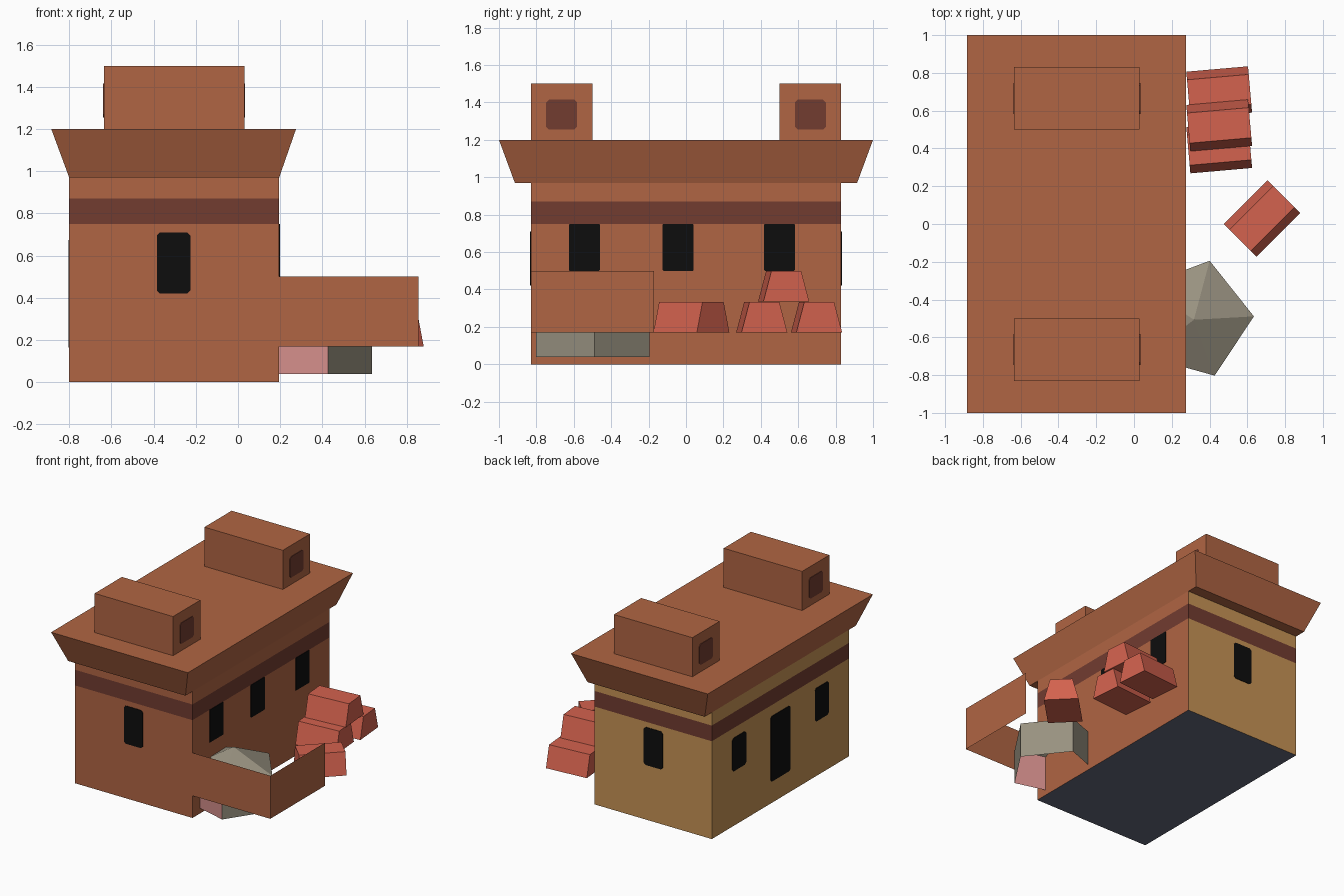
import bpy, bmesh, math
from mathutils import Matrix, Vector

if "Cube" in bpy.data.objects:
    bpy.data.objects.remove(bpy.data.objects["Cube"])


def material(name, r, g, b):
    lin = [((c / 255 + 0.055) / 1.055) ** 2.4 if c > 10 else c / 255 / 12.92 for c in (r, g, b)]
    m = bpy.data.materials.new(name)
    m.diffuse_color = (*lin, 1)
    m.use_nodes = True
    m.node_tree.nodes["Principled BSDF"].inputs["Base Color"].default_value = m.diffuse_color
    return m


CLAY = material("clay", 176, 101, 67)
OCHRE = material("ochre", 198, 147, 85)
BAND = material("dark red brown", 114, 60, 48)
BLACK = material("black", 13, 13, 13)
SLATE = material("slate", 100, 104, 124)
BRICK = material("brick red", 211, 98, 78)
STONE = material("grey stone", 152, 145, 128)
PINK = material("pink", 212, 142, 139)


def finish(name, bm, *mats):
    bmesh.ops.recalc_face_normals(bm, faces=bm.faces)
    mesh = bpy.data.meshes.new(name)
    bm.to_mesh(mesh)
    bm.free()
    for m in mats:
        mesh.materials.append(m)
    ob = bpy.data.objects.new(name, mesh)
    bpy.context.collection.objects.link(ob)
    return ob


def loft(rings):
    """Closed solid through a stack of equal-length rings."""
    bm = bmesh.new()
    vs = [[bm.verts.new(p) for p in ring] for ring in rings]
    for a, b in zip(vs, vs[1:]):
        for i in range(len(a)):
            j = (i + 1) % len(a)
            bm.faces.new((a[i], a[j], b[j], b[i]))
    bm.faces.new(vs[0])
    bm.faces.new(vs[-1])
    return bm


def rect(x0, x1, y0, y1, z):
    return [(x0, y0, z), (x1, y0, z), (x1, y1, z), (x0, y1, z)]


def plate(name, side, pos, u, z0, z1, w, mat, c=0.015):
    """Thin clipped-corner panel on a wall; side is the outward axis."""
    h = w / 2
    outline = [(u - h + c, z0), (u + h - c, z0), (u + h, z0 + c), (u + h, z1 - c),
               (u + h - c, z1), (u - h + c, z1), (u - h, z1 - c), (u - h, z0 + c)]
    sign = -1 if side[0] == "-" else 1
    rings = []
    for d in (-0.002, 0.004):
        p = pos + sign * d
        rings.append([(p, a, z) if side[1] == "x" else (a, p, z) for a, z in outline])
    finish(name, loft(rings), mat)


X0, X1, Y = -0.80, 0.195, 0.83

# Main walls: clay front/right, ochre back/left, painted band, slate underside
bm = loft([rect(X0, X1, -Y, Y, z) for z in (0, 0.75, 0.87, 0.97)])
bmesh.ops.recalc_face_normals(bm, faces=bm.faces)
for f in bm.faces:
    z = f.calc_center_median().z
    n = f.normal
    if n.z < -0.5:
        f.material_index = 3
    elif 0.75 < z < 0.87:
        f.material_index = 2
    elif n.y > 0.5 or n.x < -0.5:
        f.material_index = 1
finish("house_walls", bm, CLAY, OCHRE, BAND, SLATE)

# Flared flat roof
finish("roof", loft([rect(X0, X1, -0.915, 0.915, 0.97),
                     rect(-0.885, 0.275, -1, 1, 1.2)]), CLAY)

# Roof boxes with a vent at each end
for tag, s in (("front", -1), ("back", 1)):
    ya, yb = sorted((s * 0.5, s * 0.83))
    finish(tag + "_roof_box", loft([rect(-0.635, 0.03, ya, yb, z) for z in (1.2, 1.5)]), CLAY)
    plate(tag + "_right_vent", "+x", 0.03, s * 0.665, 1.255, 1.415, 0.165, BAND)
    plate(tag + "_left_vent", "-x", -0.635, s * 0.665, 1.255, 1.415, 0.165, BAND)

# Windows and door
plate("front_window", "-y", -Y, -0.305, 0.42, 0.71, 0.16, BLACK)
plate("back_window", "+y", Y, -0.305, 0.42, 0.71, 0.16, BLACK)
for i, y in enumerate((-0.543, -0.042, 0.5)):
    plate(f"right_window_{i + 1}", "+x", X1, y, 0.50, 0.75, 0.165, BLACK, 0.004)
for i, y in enumerate((-0.5, 0.5)):
    plate(f"left_window_{i + 1}", "-x", X0, y, 0.42, 0.675, 0.165, BLACK)
plate("left_door", "-x", X0, 0, 0.165, 0.665, 0.24, BLACK)

# Yard screen: two thin sheets meeting at a corner
bm = bmesh.new()
path = [(X1, -Y), (0.855, -Y), (0.855, -0.17)]
lo = [bm.verts.new((x, y, 0.17)) for x, y in path]
hi = [bm.verts.new((x, y, 0.50)) for x, y in path]
for i in range(2):
    bm.faces.new((lo[i], lo[i + 1], hi[i + 1], hi[i]))
ob = finish("yard_screen", bm, CLAY)

# Pentagonal stone with a pointed top, open underneath, one pink side
bm = bmesh.new()
ring = [(0.315 + 0.32 * math.cos(math.radians(2.5 + 72 * i)),
         -0.503 + 0.32 * math.sin(math.radians(2.5 + 72 * i))) for i in range(5)]
lo = [bm.verts.new((x, y, 0.04)) for x, y in ring]
hi = [bm.verts.new((x, y, 0.31)) for x, y in ring]
apex = bm.verts.new((0.317, -0.507, 0.455))
for i in range(5):
    j = (i + 1) % 5
    bm.faces.new((lo[i], lo[j], hi[j], hi[i])).material_index = int(i == 3)
    bm.faces.new((hi[i], hi[j], apex))
finish("stone", bm, STONE, PINK)

# Tapered bricks: three low, one stacked on top
for i, (x, y, z, angle) in enumerate(((0.677, 0.029, 0.17, 45), (0.451, 0.405, 0.17, 5),
                                      (0.451, 0.698, 0.17, 5), (0.451, 0.522, 0.335, 5))):
    bm = loft([rect(-0.164, 0.164, -0.123, 0.123, 0),
               rect(-0.164, 0.164, -0.08, 0.08, 0.163)])
    bm.transform(Matrix.Translation(Vector((x, y, z))) @ Matrix.Rotation(math.radians(angle), 4, "Z"))
    finish(f"brick_{i + 1}", bm, BRICK)
